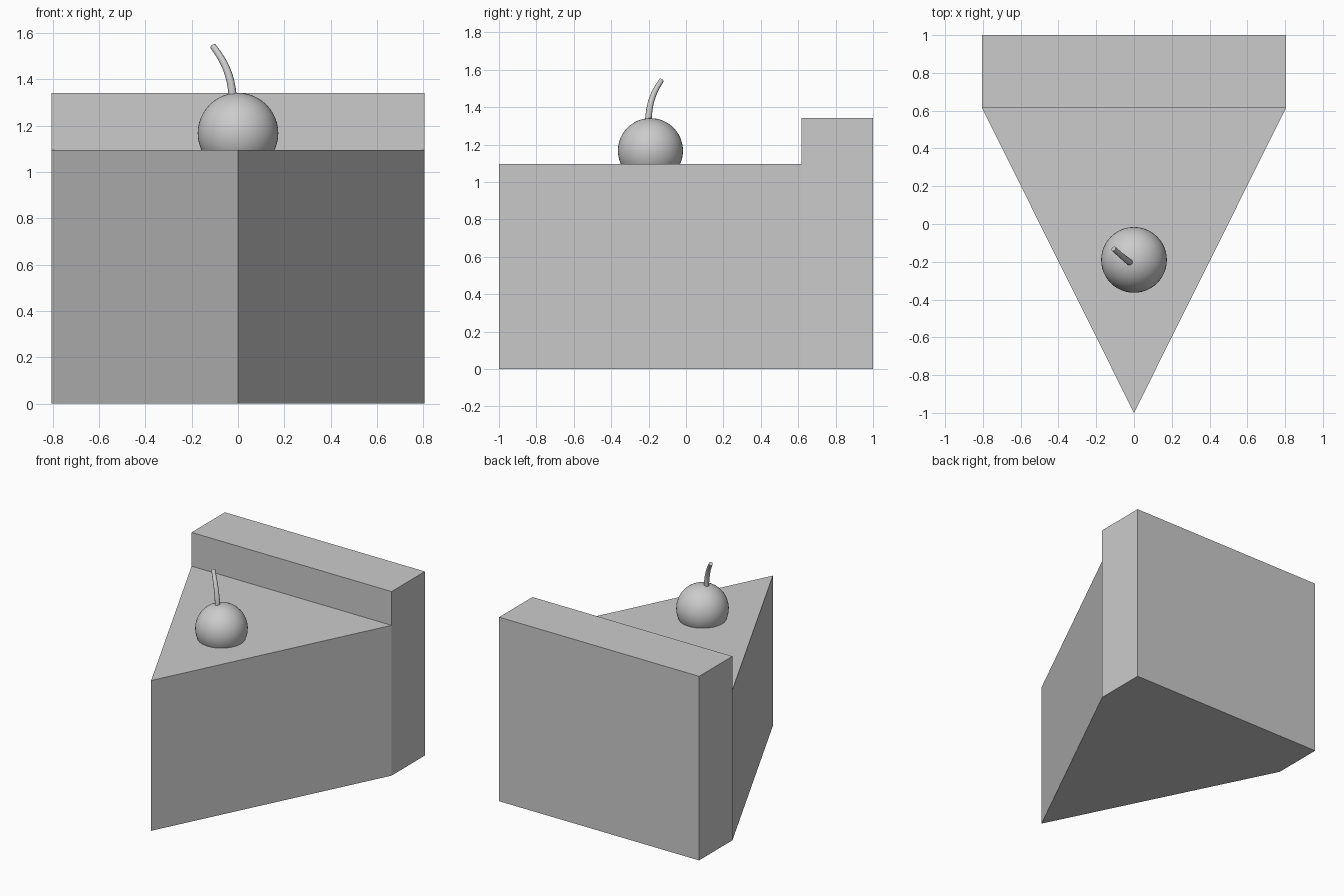
import bpy, bmesh, math

if "Cube" in bpy.data.objects:
    bpy.data.objects.remove(bpy.data.objects["Cube"])

HALF_W, CRUST_Y = 0.806, 0.617
CAKE_H, CRUST_H = 1.095, 1.341
CHERRY_Y, CHERRY_R = -0.19, 0.174


def raise_face(bm, face, height):
    """Extrude a face straight up to the given height."""
    top = bmesh.ops.extrude_face_region(bm, geom=[face])["geom"]
    for v in top:
        if isinstance(v, bmesh.types.BMVert):
            v.co.z = height


# Cake slice: triangular wedge with a raised crust at the back
bm = bmesh.new()
tip, right, back_r, back_l, left = [
    bm.verts.new((x, y, 0)) for x, y in
    ((0, -1), (HALF_W, CRUST_Y), (HALF_W, 1), (-HALF_W, 1), (-HALF_W, CRUST_Y))]
footprint = bm.faces.new((tip, right, back_r, back_l, left))
raise_face(bm, footprint, CAKE_H)

top = next(f for f in bm.faces if all(v.co.z > 1 for v in f.verts))
seam = [v for v in top.verts if abs(v.co.y - CRUST_Y) < 1e-4]
bmesh.utils.face_split(top, seam[0], seam[1])
crust = next(f for f in bm.faces if all(v.co.z > 1 and v.co.y > 0.6 for v in f.verts))
raise_face(bm, crust, CRUST_H)

# Clean up leftover inner faces and flat seams
inner = [f for f in bm.faces if all(abs(v.co.z - CAKE_H) < 1e-4 and v.co.y > 0.6 for v in f.verts)]
bmesh.ops.delete(bm, geom=inner, context="FACES_ONLY")
bmesh.ops.dissolve_limit(bm, angle_limit=0.01, verts=bm.verts[:], edges=bm.edges[:])
bmesh.ops.recalc_face_normals(bm, faces=bm.faces[:])
mesh = bpy.data.meshes.new("cake_slice")
bm.to_mesh(mesh)
bm.free()
bpy.context.collection.objects.link(bpy.data.objects.new("cake_slice", mesh))

# Cherry: smooth ball sunk into the top
bpy.ops.mesh.primitive_uv_sphere_add(
    segments=48, ring_count=24, radius=CHERRY_R,
    location=(0, CHERRY_Y, CRUST_H - CHERRY_R))
bpy.context.object.name = "cherry"
bpy.ops.object.shade_smooth()

# Cherry stem: curved tapering tube
curve = bpy.data.curves.new("cherry_stem", "CURVE")
curve.dimensions = "3D"
curve.bevel_depth = 0.018
curve.bevel_resolution = 4
curve.use_fill_caps = True
spline = curve.splines.new("BEZIER")
spline.bezier_points.add(1)
base, end = spline.bezier_points
for p in (base, end):
    p.handle_left_type = p.handle_right_type = "FREE"
base.co, base.handle_left, base.handle_right = (
    (-0.022, -0.202, 1.30), (-0.02, -0.202, 1.25), (-0.025, -0.202, 1.43))
end.co, end.handle_left, end.handle_right = (
    (-0.108, -0.131, 1.543), (-0.07, -0.167, 1.49), (-0.14, -0.10, 1.59))
base.radius, end.radius = 1.0, 0.75
stem = bpy.data.objects.new("cherry_stem", curve)
bpy.context.collection.objects.link(stem)
bpy.ops.object.select_all(action="DESELECT")
stem.select_set(True)
bpy.context.view_layer.objects.active = stem
bpy.ops.object.convert(target="MESH")
bpy.ops.object.shade_smooth_by_angle(angle=math.radians(40))
